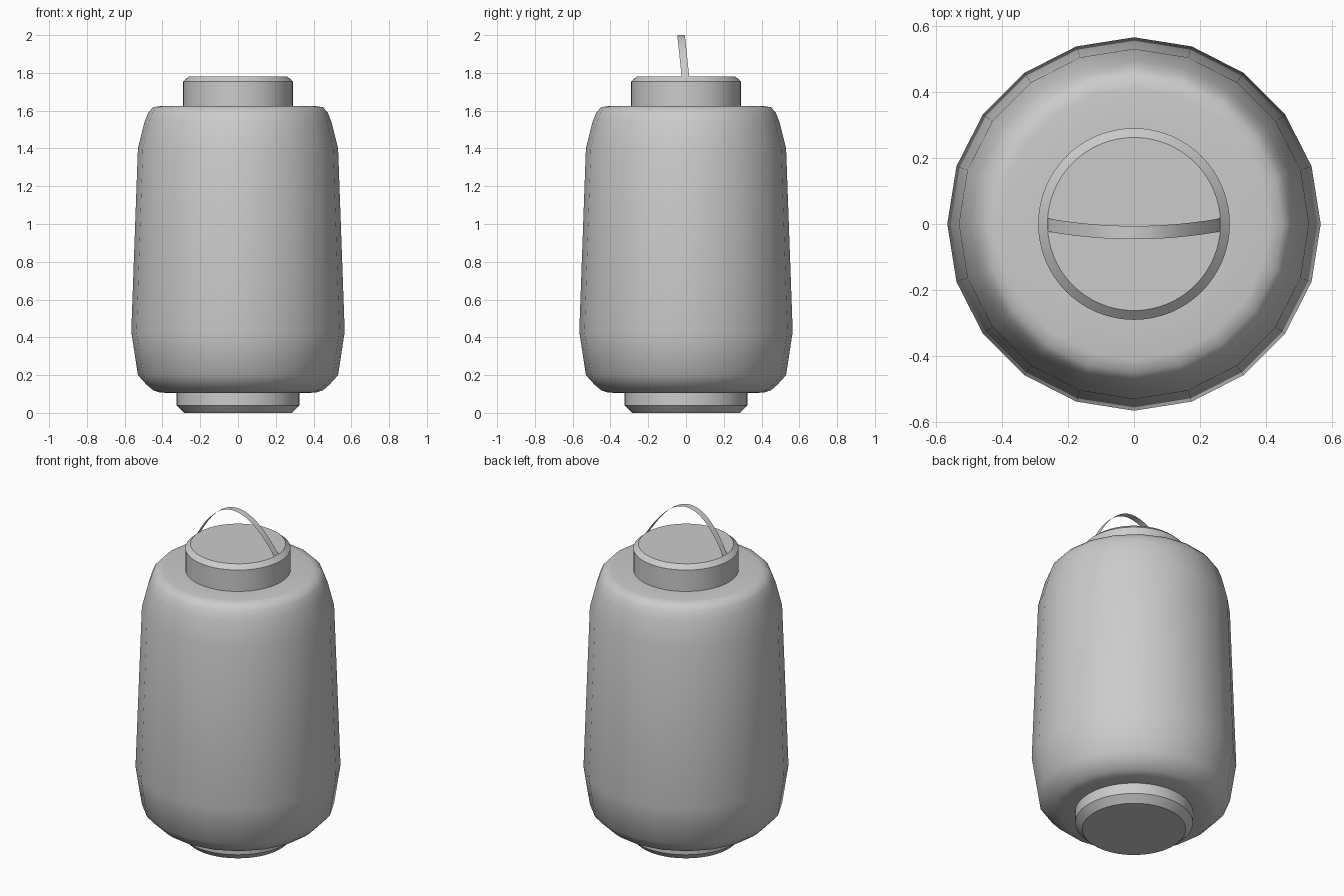
import bpy, math

if "Cube" in bpy.data.objects:
    bpy.data.objects.remove(bpy.data.objects["Cube"])


def mesh_object(name, verts, faces, angle):
    mesh = bpy.data.meshes.new(name)
    mesh.from_pydata(verts, [], faces)
    mesh.update()
    ob = bpy.data.objects.new(name, mesh)
    bpy.context.collection.objects.link(ob)
    bpy.ops.object.select_all(action='DESELECT')
    ob.select_set(True)
    bpy.context.view_layer.objects.active = ob
    bpy.ops.object.shade_smooth_by_angle(angle=math.radians(angle))
    return ob


def lathe(name, profile, sides, angle=40):
    """Revolve a bottom-to-top (radius, z) profile and cap both ends."""
    verts = [(r * math.cos(2 * math.pi * i / sides), r * math.sin(2 * math.pi * i / sides), z)
             for r, z in profile for i in range(sides)]
    faces = []
    for k in range(len(profile) - 1):
        for i in range(sides):
            j = (i + 1) % sides
            a, b = k * sides, (k + 1) * sides
            faces.append((a + i, a + j, b + j, b + i))
    top = (len(profile) - 1) * sides
    faces.append(tuple(reversed(range(sides))))
    faces.append(tuple(range(top, top + sides)))
    return mesh_object(name, verts, faces, angle)


# Paper body: faceted outline, smooth shading
lathe("lantern_body", [(0.30, 0.105), (0.41, 0.107), (0.45, 0.12), (0.485, 0.15), (0.53, 0.20),
                       (0.565, 0.43), (0.53, 1.40), (0.495, 1.54), (0.475, 1.59),
                       (0.45, 1.618), (0.41, 1.625), (0.28, 1.625)], 20, 60)

# Bottom and top rims with chamfered edges
lathe("bottom_rim", [(0.285, 0.0), (0.325, 0.04), (0.325, 0.108)], 64, 30)
lathe("top_cap", [(0.29, 1.62), (0.29, 1.755), (0.262, 1.78)], 64, 30)

# Handle: thin ribbon arch leaning to the front
verts, faces = [], []
steps = 32
for i in range(steps + 1):
    t = -1 + 2 * i / steps
    h = 1 - t * t
    y = -0.003 - 0.023 * h
    z = 1.78 + 0.22 * h
    verts += [(0.26 * t, y - 0.02, z), (0.26 * t, y + 0.02, z)]
    if i:
        a = 2 * i
        faces.append((a - 2, a, a + 1, a - 1))
mesh_object("handle", verts, faces, 40)
